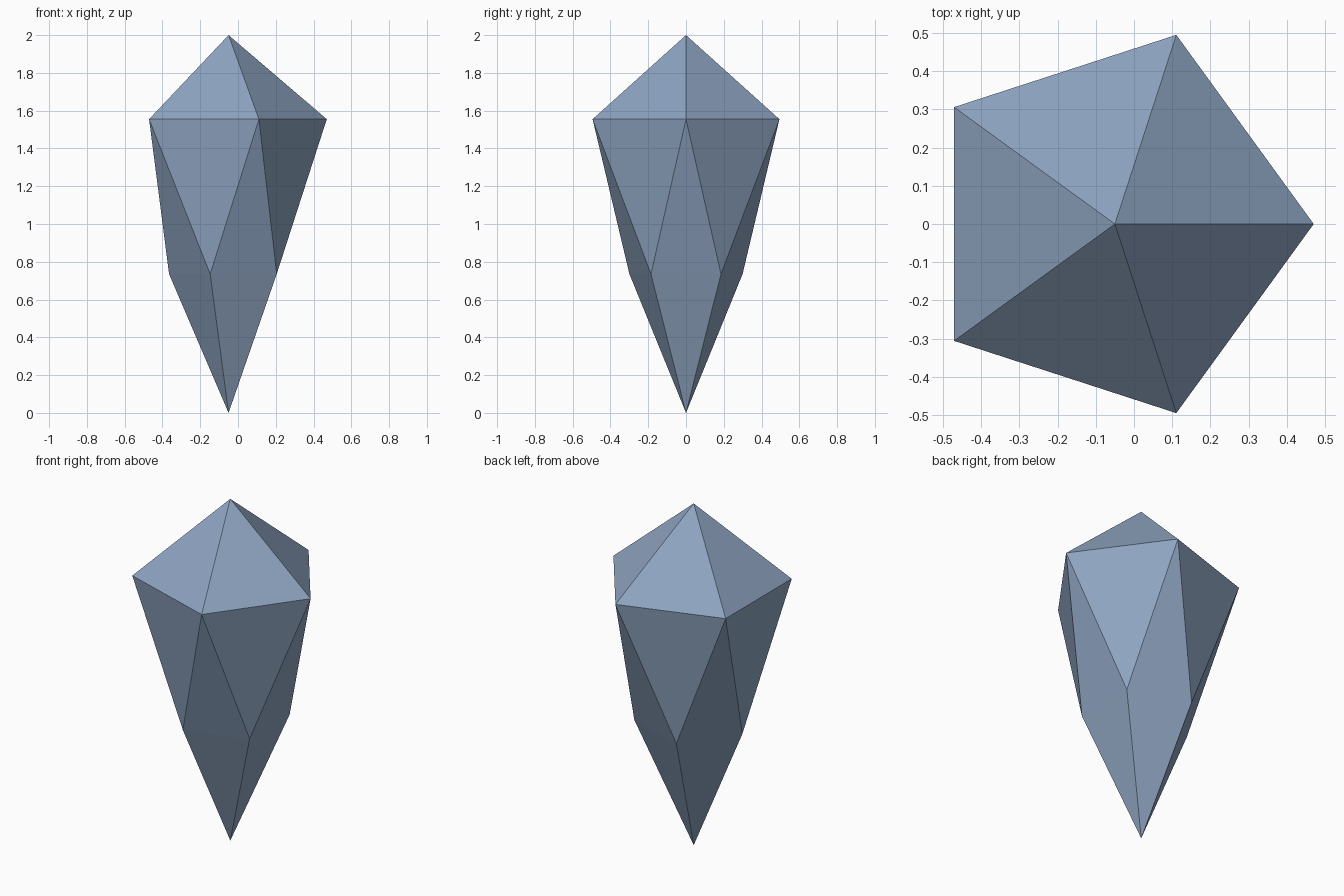
import bpy, bmesh, math

if "Cube" in bpy.data.objects:
    bpy.data.objects.remove(bpy.data.objects["Cube"])

CX = -0.05     # crystal axis offset so the bounds are centred
SIDES = 5

mat = bpy.data.materials.new("blue grey crystal")
mat.diffuse_color = (0.27, 0.37, 0.53, 1.0)
mat.use_nodes = True
mat.node_tree.nodes["Principled BSDF"].inputs["Base Color"].default_value = mat.diffuse_color


def ring(bm, radius, z, start):
    step = 2 * math.pi / SIDES
    return [bm.verts.new((CX + radius * math.cos(start + i * step),
                          radius * math.sin(start + i * step), z))
            for i in range(SIDES)]


bm = bmesh.new()
tip = bm.verts.new((CX, 0, 2.0))
girdle = ring(bm, 0.52, 1.555, 0)
waist = ring(bm, 0.315, 0.735, math.pi / SIDES)   # twisted half a step
foot = bm.verts.new((CX, 0, 0))

for i in range(SIDES):
    j = (i + 1) % SIDES
    bm.faces.new((tip, girdle[i], girdle[j]))       # crown facet
    bm.faces.new((girdle[j], girdle[i], waist[i]))  # downward facet
    bm.faces.new((girdle[j], waist[i], waist[j]))   # upward facet
    bm.faces.new((foot, waist[j], waist[i]))        # point facet

bmesh.ops.recalc_face_normals(bm, faces=bm.faces)
mesh = bpy.data.meshes.new("crystal")
bm.to_mesh(mesh)
bm.free()
mesh.materials.append(mat)
crystal = bpy.data.objects.new("crystal", mesh)
bpy.context.collection.objects.link(crystal)
